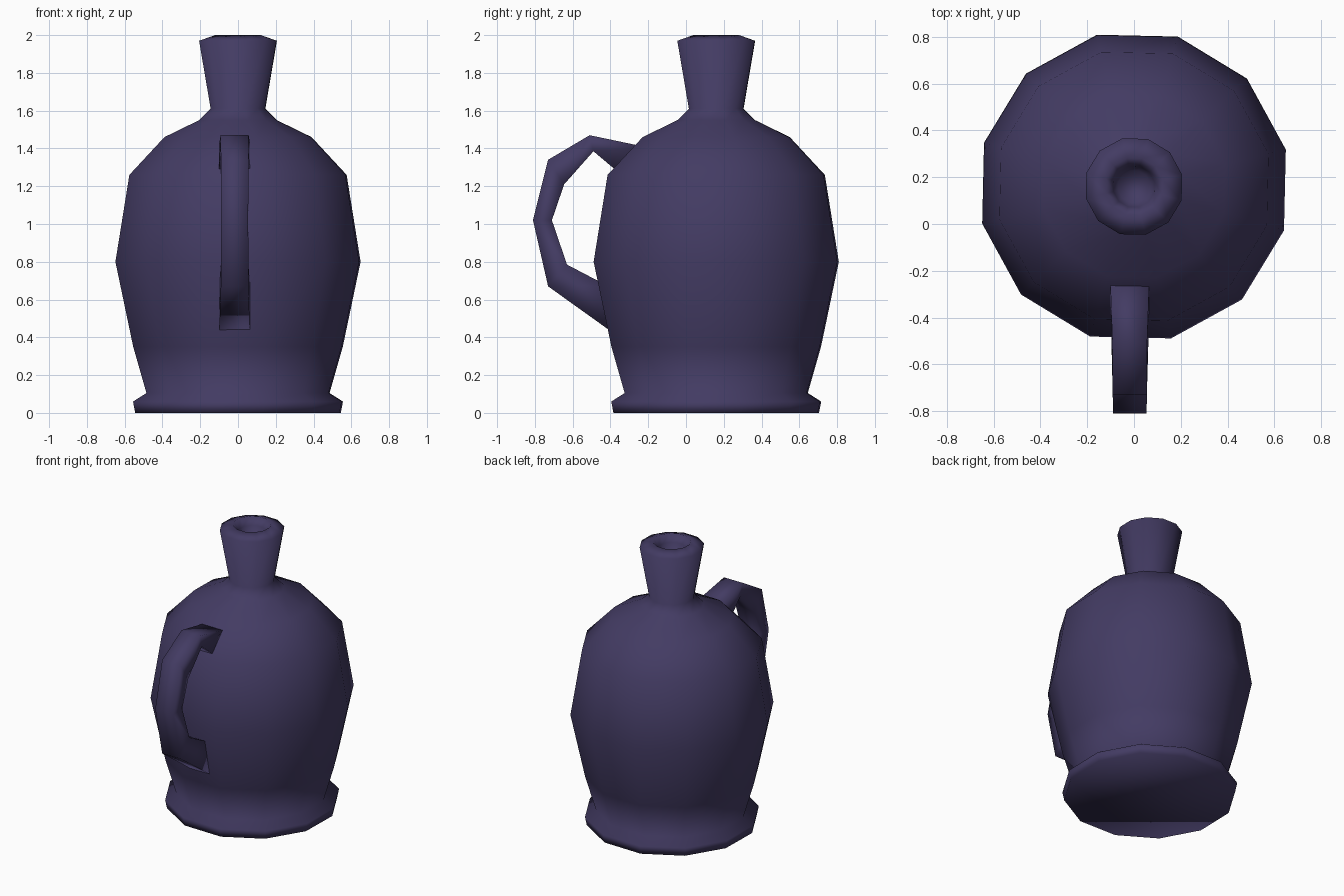
import bpy
import bmesh
from math import cos, sin, pi, radians

cube = bpy.data.objects.get("Cube")
if cube:
    bpy.data.objects.remove(cube, do_unlink=True)

SIDES = 12
CENTRE_Y = 0.16
TURN = radians(13.7)

# Single glaze colour
glaze = bpy.data.materials.new("dark purple glaze")
glaze.use_nodes = True
colour = (0.056, 0.044, 0.125, 1)
glaze.diffuse_color = colour
bsdf = glaze.node_tree.nodes["Principled BSDF"]
bsdf.inputs["Base Color"].default_value = colour
bsdf.inputs["Roughness"].default_value = 0.7


def loft(name, rings):
    """Skin a list of equal-length point rings, closing both ends."""
    bm = bmesh.new()
    loops = [[bm.verts.new(p) for p in ring] for ring in rings]
    count = len(loops[0])
    for low, high in zip(loops, loops[1:]):
        for i in range(count):
            j = (i + 1) % count
            bm.faces.new((low[i], low[j], high[j], high[i]))
    bm.faces.new(loops[0][::-1])
    bm.faces.new(loops[-1])
    bmesh.ops.recalc_face_normals(bm, faces=bm.faces)
    mesh = bpy.data.meshes.new(name)
    bm.to_mesh(mesh)
    bm.free()
    mesh.materials.append(glaze)
    mesh.shade_smooth()
    obj = bpy.data.objects.new(name, mesh)
    bpy.context.collection.objects.link(obj)
    return obj


def ring(radius, z):
    angles = [TURN + 2 * pi * i / SIDES for i in range(SIDES)]
    return [(radius * cos(a), CENTRE_Y + radius * sin(a), z) for a in angles]


# Jug body: foot, belly, shoulder, neck, lip and hollow mouth (radius, height)
profile = [
    (0.56, 0), (0.572, 0.06), (0.499, 0.105), (0.571, 0.35), (0.668, 0.80),
    (0.592, 1.26), (0.401, 1.46), (0.211, 1.55), (0.149, 1.61),
    (0.212, 1.97), (0.125, 2.0), (0.09, 1.95), (0.07, 1.86),
]
loft("jug_body", [ring(r, z) for r, z in profile])

# Handle: outer y, z, inner y, z and half width along the loop
sections = [
    (-0.20, 1.405, -0.33, 1.25, 0.085),
    (-0.51, 1.47, -0.49, 1.385, 0.074),
    (-0.73, 1.34, -0.645, 1.21, 0.073),
    (-0.81, 1.02, -0.71, 1.02, 0.072),
    (-0.73, 0.67, -0.63, 0.785, 0.073),
    (-0.36, 0.405, -0.42, 0.675, 0.082),
]
HANDLE_X = -0.018
loft("handle", [
    [(HANDLE_X - w, oy, oz), (HANDLE_X + w, oy, oz),
     (HANDLE_X + w, iy, iz), (HANDLE_X - w, iy, iz)]
    for oy, oz, iy, iz, w in sections
])
